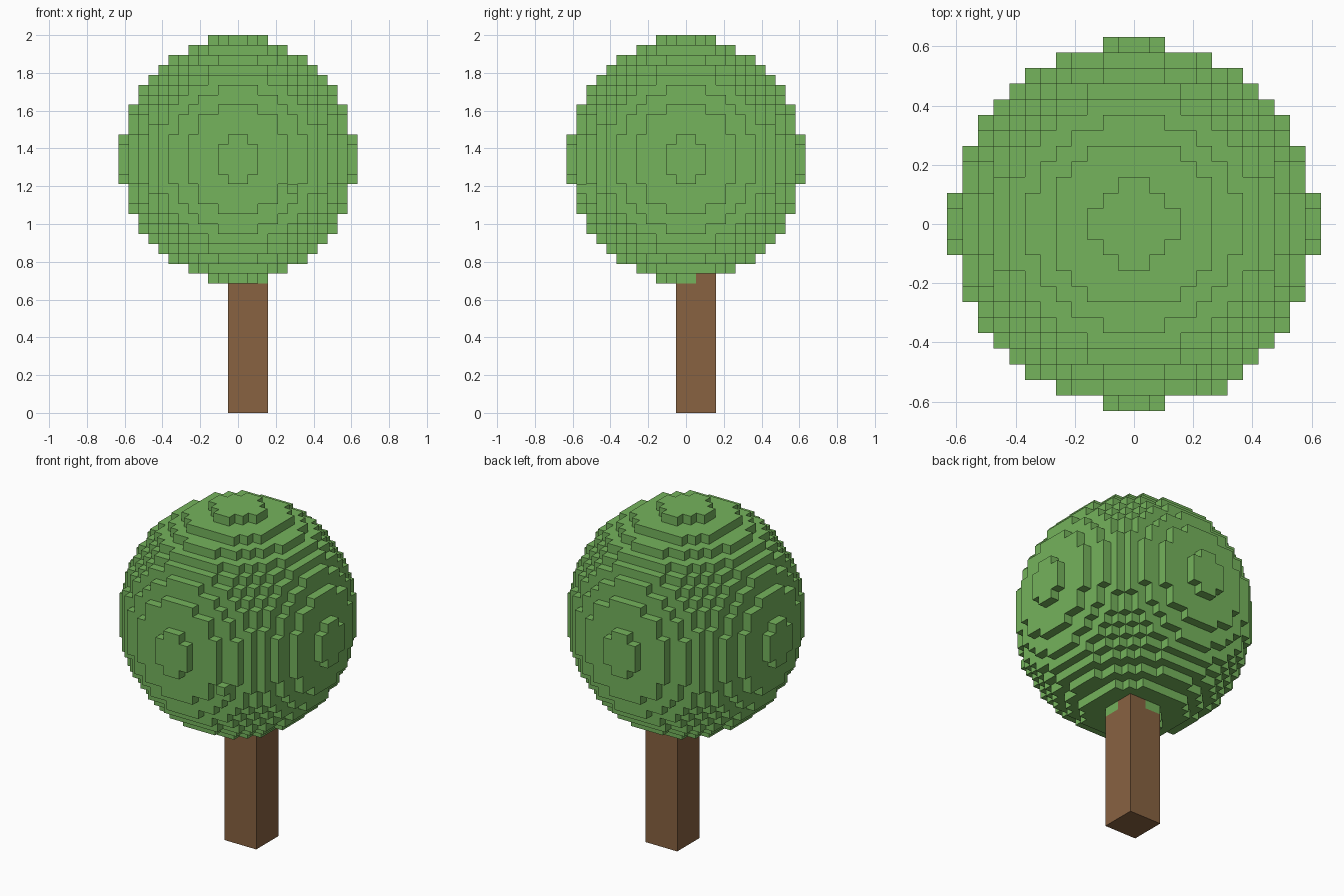
import bpy, bmesh
from mathutils import Vector
from itertools import product

cube = bpy.data.objects.get("Cube")
if cube:
    bpy.data.objects.remove(cube, do_unlink=True)

V = 2 / 38                    # edge of one block; the tree is 38 blocks tall
MID = 25                      # block layer through the middle of the crown
RADIUS_XY_SQ, RADIUS_Z_SQ = 138, 152


def material(name, rgb):
    m = bpy.data.materials.new(name)
    m.use_nodes = True
    m.diffuse_color = (*rgb, 1)
    bsdf = m.node_tree.nodes["Principled BSDF"]
    bsdf.inputs["Base Color"].default_value = (*rgb, 1)
    bsdf.inputs["Roughness"].default_value = 0.9
    return m


def block_object(name, blocks, mat):
    """Join unit blocks into one shell, keeping only the exposed faces."""
    bm = bmesh.new()
    corners = {}

    def vert(p):
        if p not in corners:
            corners[p] = bm.verts.new(Vector(p) * V)
        return corners[p]

    for b in sorted(blocks):
        for axis, side in product(range(3), (0, 1)):
            near = list(b)
            near[axis] += 2 * side - 1
            if tuple(near) in blocks:
                continue
            u, w = (axis + 1) % 3, (axis + 2) % 3
            loop = []
            for du, dw in ((0, 0), (1, 0), (1, 1), (0, 1)):
                p = list(b)
                p[axis] += side
                p[u] += du
                p[w] += dw
                loop.append(vert(tuple(p)))
            bm.faces.new(loop if side else loop[::-1])
    mesh = bpy.data.meshes.new(name)
    bm.to_mesh(mesh)
    bm.free()
    mesh.materials.append(mat)
    ob = bpy.data.objects.new(name, mesh)
    bpy.context.collection.objects.link(ob)
    return ob


def box(name, lo, hi, mat):
    """Plain box between two block corners."""
    bm = bmesh.new()
    bmesh.ops.create_cube(bm, size=1)
    lo, hi = Vector(lo) * V, Vector(hi) * V
    bmesh.ops.scale(bm, vec=hi - lo, verts=bm.verts)
    bmesh.ops.translate(bm, vec=(lo + hi) / 2, verts=bm.verts)
    mesh = bpy.data.meshes.new(name)
    bm.to_mesh(mesh)
    bm.free()
    mesh.materials.append(mat)
    ob = bpy.data.objects.new(name, mesh)
    bpy.context.collection.objects.link(ob)
    return ob


leaf = material("leaf green", (0.178, 0.451, 0.107))
bark = material("bark brown", (0.246, 0.122, 0.053))

# Leafy crown: blocks whose centres lie inside a slightly tall ellipsoid
crown = {(x, y, MID + z)
         for x, y, z in product(range(-12, 12), range(-12, 12), range(-12, 13))
         if ((x + .5) ** 2 + (y + .5) ** 2) / RADIUS_XY_SQ + z * z / RADIUS_Z_SQ <= 1}
crown.add((5, -11, MID - 3))  # one stray leaf block
block_object("crown", crown, leaf)

# Trunk, set half a trunk-width off centre
box("trunk", (-1, -1, 0), (3, 3, 13), bark)

# Trunk top, where it shows beside the lowest crown layer
top = {(x, y, 13) for x, y in product(range(-1, 3), repeat=2)} - crown
block_object("trunk_top", top, bark)
